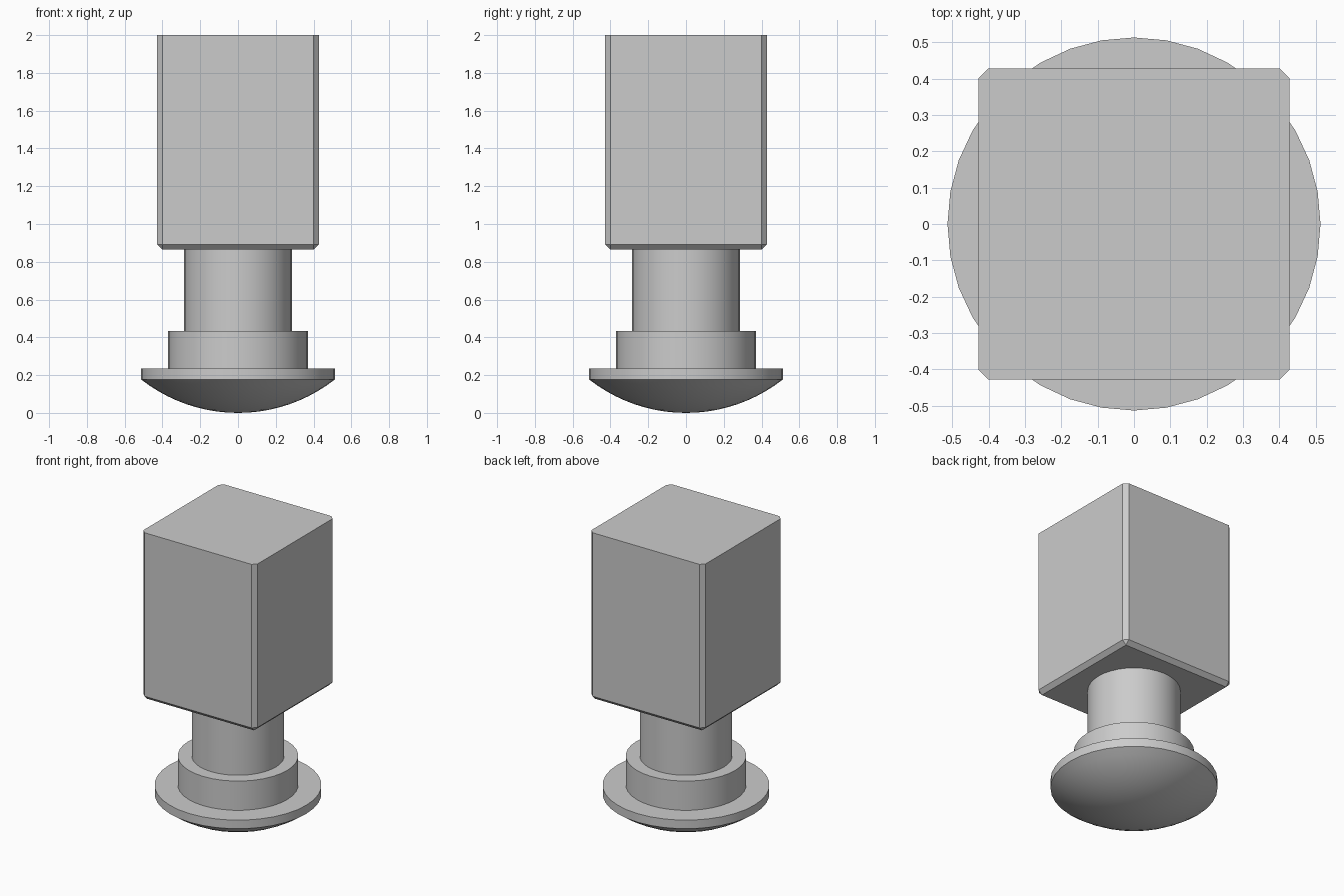
import bpy, bmesh, math

if "Cube" in bpy.data.objects:
    bpy.data.objects.remove(bpy.data.objects["Cube"], do_unlink=True)

SIDES = 36

grey = bpy.data.materials.new("plain_grey")
grey.use_nodes = True
grey.diffuse_color = (0.6, 0.6, 0.6, 1)
grey.node_tree.nodes["Principled BSDF"].inputs["Base Color"].default_value = (0.6, 0.6, 0.6, 1)


def add_object(name, bm, smooth=False):
    bmesh.ops.recalc_face_normals(bm, faces=bm.faces)
    mesh = bpy.data.meshes.new(name)
    bm.to_mesh(mesh)
    bm.free()
    mesh.materials.append(grey)
    obj = bpy.data.objects.new(name, mesh)
    bpy.context.collection.objects.link(obj)
    if smooth:
        bpy.ops.object.select_all(action="DESELECT")
        obj.select_set(True)
        bpy.context.view_layer.objects.active = obj
        bpy.ops.object.shade_smooth_by_angle(angle=math.radians(25))
    return obj


def lathe(name, profile):
    """Revolve (radius, height) points about the z axis."""
    bm = bmesh.new()
    verts = [bm.verts.new((r, 0, z)) for r, z in profile]
    edges = [bm.edges.new(pair) for pair in zip(verts, verts[1:])]
    bmesh.ops.spin(bm, geom=verts + edges, cent=(0, 0, 0), axis=(0, 0, 1),
                   angle=math.tau, steps=SIDES, use_duplicate=False)
    bmesh.ops.remove_doubles(bm, verts=bm.verts, dist=0.0005)
    return add_object(name, bm, smooth=True)


# Square block, chamfered on its upright and bottom edges
half, bottom, top, chamfer = 0.428, 0.865, 2.0, 0.027
bm = bmesh.new()
bmesh.ops.create_cube(bm, size=1)
for v in bm.verts:
    v.co.x *= 2 * half
    v.co.y *= 2 * half
    v.co.z = top if v.co.z > 0 else bottom
lower = [e for e in bm.edges if min(v.co.z for v in e.verts) < top - 0.1]
bmesh.ops.bevel(bm, geom=lower, offset=chamfer, segments=1, affect="EDGES")
add_object("square_block", bm)

# Shaft, collar and flange turned as one stepped piece with a domed underside
flange_r, rim_z = 0.513, 0.177
ball_r = (flange_r ** 2 + rim_z ** 2) / (2 * rim_z)
sweep = math.asin(flange_r / ball_r)
steps = 10
dome = [(ball_r * math.sin(sweep * i / steps),
         ball_r * (1 - math.cos(sweep * i / steps))) for i in range(steps + 1)]
lathe("stepped_foot", dome + [(flange_r, 0.235), (0.37, 0.235), (0.37, 0.433),
                              (0.285, 0.433), (0.285, bottom)])
